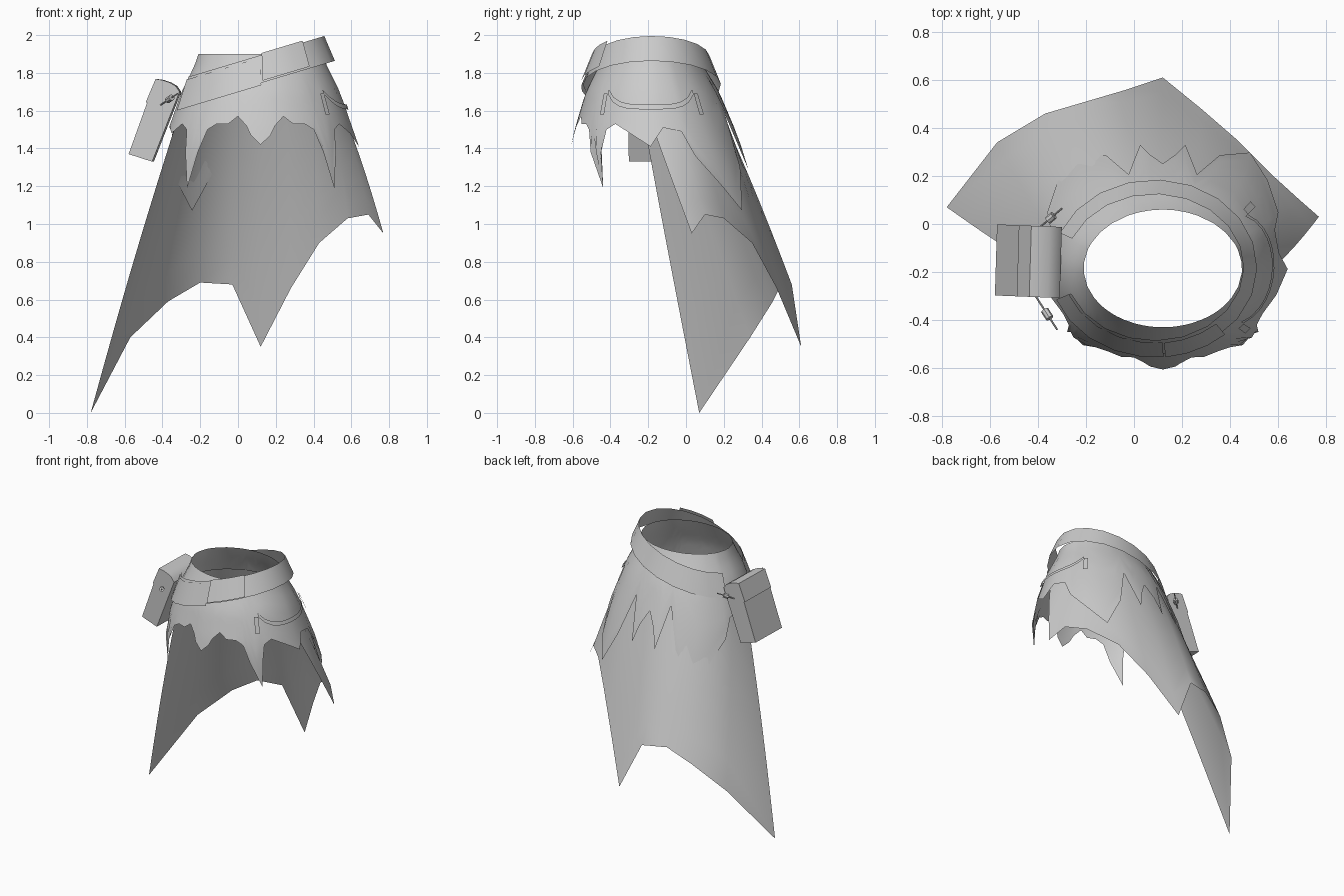
import bpy
from math import sin, cos, pi, radians
from mathutils import Vector

if "Cube" in bpy.data.objects:
    bpy.data.objects.remove(bpy.data.objects["Cube"])

grey = bpy.data.materials.new("plain grey")
grey.use_nodes = True
COLOUR = (0.6, 0.6, 0.6, 1)
grey.diffuse_color = COLOUR
grey.node_tree.nodes["Principled BSDF"].inputs["Base Color"].default_value = COLOUR


def add_object(name, verts, faces, angle=40):
    me = bpy.data.meshes.new(name)
    me.from_pydata([tuple(v) for v in verts], [], faces)
    me.materials.append(grey)
    me.update()
    me.shade_smooth()
    me.set_sharp_from_angle(angle=radians(angle))
    ob = bpy.data.objects.new(name, me)
    bpy.context.collection.objects.link(ob)


def sheet(name, columns, closed=False):
    """Skin a list of equally long columns of points, each running downwards."""
    n, rows = len(columns), len(columns[0])
    faces = []
    for i in range(n if closed else n - 1):
        a, b = i * rows, (i + 1) % n * rows
        faces += [(a + j, a + j + 1, b + j + 1, b + j) for j in range(rows - 1)]
    add_object(name, [p for c in columns for p in c], faces)


# Flaring body: height, front y, back y, half width
PROFILE = [(1.90, -.43, .06, .33), (1.84, -.46, .09, .35), (1.70, -.53, .175, .42),
           (1.50, -.59, .26, .49), (1.40, -.61, .30, .525), (1.20, -.575, .367, .555),
           (1.00, -.55, .435, .57)]


def body(deg, z, out=0.0):
    """Point on the body; 0 degrees is the front, 90 the left side."""
    z = max(1.0, min(1.9, z))
    for lo, hi in zip(PROFILE[1:], PROFILE):
        if z >= lo[0]:
            f = (z - lo[0]) / (hi[0] - lo[0])
            front, back, rx = (l + (h - l) * f for l, h in zip(lo[1:], hi[1:]))
            break
    t = radians(deg)
    ry = (back - front) / 2
    return Vector((.12 + (rx + out) * sin(t), (front + back) / 2 - (ry + out) * cos(t), z))


# Upper skirt with a ragged hem, mirrored about its middle
HEM = [(0, 1.42), (6, 1.47), (9, 1.52), (15, 1.57), (21, 1.53), (29, 1.53), (35, 1.50),
       (39, 1.38), (44.5, 1.19), (49, 1.38), (53, 1.5), (60, 1.53), (72, 1.48), (86, 1.41),
       (96, 1.51), (109, 1.49), (115, 1.36), (128, 1.21), (140, 1.07), (154, 1.3),
       (162, 1.58), (170, 1.29), (174, 1.42), (180, 1.52)]
# The right side lies flat under the pouch, without the side tooth
right_hem = [(360 - d, 1.52 if d == 86 else z) for d, z in HEM[-2:0:-1]]
sheet("upper_skirt", [[body(d, 1.9 + (z - 1.9) * k / 8) for k in range(9)]
                      for d, z in HEM + right_hem], closed=True)

# Long back cape lofted from the body to three hanging points
CAPE_HEM = [(.77, .03, .95), (.69, .10, 1.05), (.58, .20, 1.03), (.43, .35, .90),
            (.28, .48, .66), (.12, .61, .35), (-.03, .56, .68), (-.20, .51, .69),
            (-.37, .46, .59), (-.57, .34, .40), (-.78, .07, 0)]
cape = []
for i, end in enumerate(CAPE_HEM):
    deg = 79 + 20.4 * i
    top = body(deg, 1.7, -.015)
    swell = Vector((sin(radians(deg)), -cos(radians(deg)), 0)) * .012
    cape.append([top.lerp(Vector(end), k / 7) + swell * sin(pi * k / 7) for k in range(8)])
sheet("back_cape", cape)


# Slanted belt, leaning inwards, open at the right where the pouch hangs
def belt_column(deg, out=0.0, lift=0.0):
    t = radians(deg)
    col = []
    for side in (1, -1):
        x = .085 + (.40 - .028 * side + out) * sin(t)
        y = -.18 - (.335 - .03 * side + out) * cos(t)
        z = 1.808 + .3 * (x - .08) + .074 * side + lift
        col.append(Vector((x, y, z)))
    return col


sheet("belt", [belt_column(-69 + i * 316 / 18) for i in range(19)])
sheet("belt_front_overlap", [belt_column(d, .012, .01) for d in (6, 18, 30, 42)])
sheet("belt_end_overlap", [belt_column(d, .01, -.012) for d in (-69, -54, -38, -22, -8, 5)])


# Pouch: slanted profile with a lid step, drawn in x and z, extruded in y
def prism(name, profile, y0, y1):
    n = len(profile)
    verts = [(x + .03 * (y + .16), y - .04 * (x + .44), z) for y in (y0, y1) for x, z in profile]
    faces = [(i, (i + 1) % n, (i + 1) % n + n, i + n) for i in range(n)]
    faces += [tuple(range(n))[::-1], tuple(range(n, 2 * n))]
    add_object(name, verts, faces, 35)


prism("pouch", [(-.432, 1.768), (-.395, 1.762), (-.355, 1.748), (-.325, 1.73), (-.305, 1.70),
                (-.45, 1.33), (-.575, 1.37), (-.477, 1.642), (-.484, 1.645)], -.303, -.007)


# Cords and barrel fasteners joining the pouch to the belt
def rod(name, a, b, radius, sides=8):
    rot = (b - a).to_track_quat("Z", "Y")
    ring = [rot @ Vector((cos(2 * pi * k / sides), sin(2 * pi * k / sides), 0)) * radius
            for k in range(sides)]
    faces = [(k, (k + 1) % sides, (k + 1) % sides + sides, k + sides) for k in range(sides)]
    faces += [tuple(range(sides))[::-1], tuple(range(sides, 2 * sides))]
    add_object(name, [p + r for p in (a, b) for r in ring], faces)


for label, a, b in (("front", (-.41, -.30, 1.63), (-.32, -.44, 1.69)),
                    ("back", (-.40, -.02, 1.64), (-.30, .065, 1.69))):
    a, b = Vector(a), Vector(b)
    rod(label + "_cord", a, b, .004)
    rod(label + "_fastener", a.lerp(b, .42), a.lerp(b, .66), .017)

# Swagged strap and hanging tabs on the left side
swag = []
for i in range(13):
    f = i / 12
    deg, z = 50 + 76 * f, 1.62 + .08 * (2 * f - 1) ** 4
    swag.append([body(deg, z + .013, .012), body(deg, z - .013, .012)])
sheet("side_strap", swag)
for label, deg in (("front", 48), ("back", 128)):
    sheet(label + "_tab", [[body(deg + s, 1.69, .015), body(deg + s, 1.58, .015)]
                           for s in (-2, 2)])
